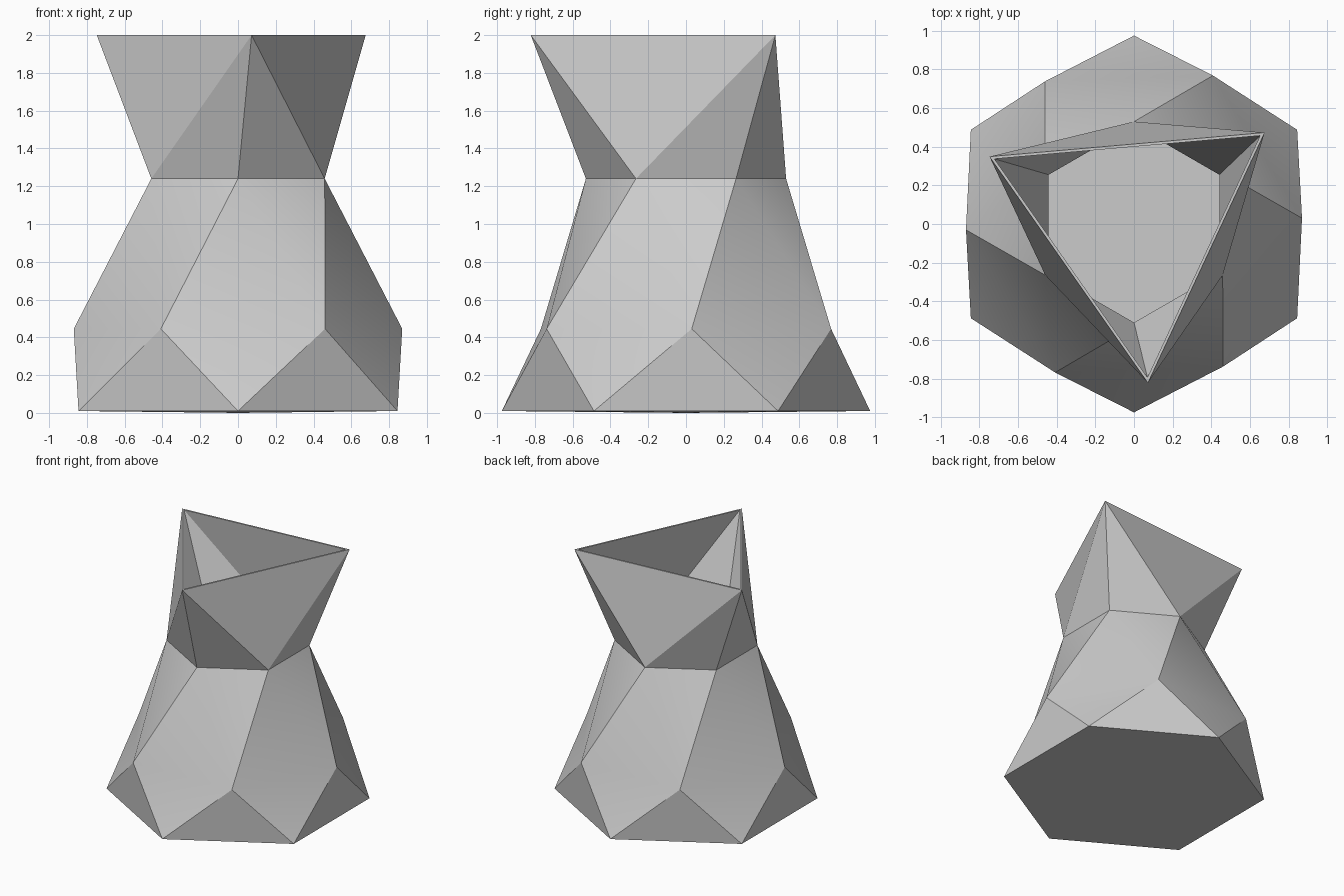
import bpy
import bmesh
from math import cos, sin, radians

cube = bpy.data.objects.get("Cube")
if cube:
    bpy.data.objects.remove(cube, do_unlink=True)

# Material
clay = bpy.data.materials.new("grey_clay")
clay.use_nodes = True
GREY = (0.6, 0.6, 0.6, 1)
clay.diffuse_color = GREY
clay.node_tree.nodes["Principled BSDF"].inputs["Base Color"].default_value = GREY

bm = bmesh.new()


def ring(radius, z, start, count=6):
    """Regular polygon of vertices around the z axis."""
    angles = [radians(start + 360 / count * i) for i in range(count)]
    return [bm.verts.new((radius * cos(a), radius * sin(a), z)) for a in angles]


def shell(radii, base_z, tip_z, inside=False):
    """Faceted wall with a floor; returns the three rim vertices."""
    base = ring(radii[0], base_z, -30)
    belly = ring(radii[1], 0.445, 2)
    neck = ring(radii[2], 1.24, 30)
    rim = ring(radii[3], 2, 35, 3)
    floor = bm.verts.new((0, 0, tip_z))
    faces, soft = [], []
    for k in range(6):
        n = (k + 1) % 6
        faces += [(floor, base[n], base[k]),
                  (base[k], base[n], belly[k]),
                  (base[n], belly[n], belly[k]),
                  (belly[k], belly[n], neck[k]),
                  (belly[n], neck[n], neck[k])]
        # Floor, belly ring and facet diagonals shade smoothly
        soft += [(floor, base[k]), (belly[k], belly[n]), (belly[n], neck[k])]
    for k in range(3):
        a, b, c = neck[2 * k - 1], neck[2 * k], neck[2 * k + 1]
        faces += [(a, b, rim[k]), (b, c, rim[k]), (c, rim[(k + 1) % 3], rim[k])]
    edges = set()
    for verts in faces:
        f = bm.faces.new(verts[::-1] if inside else verts)
        f.smooth = True
        edges.update(f.edges)
    for e in edges:
        e.smooth = False
    for pair in soft:
        bm.edges.get(pair).smooth = True
    return rim


# Outer wall, inner wall and the thin lip joining them
outer = shell((0.975, 0.87, 0.53, 0.825), 0.01, 0)
inner = shell((0.955, 0.85, 0.51, 0.797), 0.03, 0.03, inside=True)
for k in range(3):
    n = (k + 1) % 3
    lip = bm.faces.new((outer[k], outer[n], inner[n], inner[k]))
    for e in lip.edges:
        e.smooth = False

mesh = bpy.data.meshes.new("faceted_vase")
bm.to_mesh(mesh)
bm.free()
mesh.materials.append(clay)
vase = bpy.data.objects.new("faceted_vase", mesh)
bpy.context.collection.objects.link(vase)
